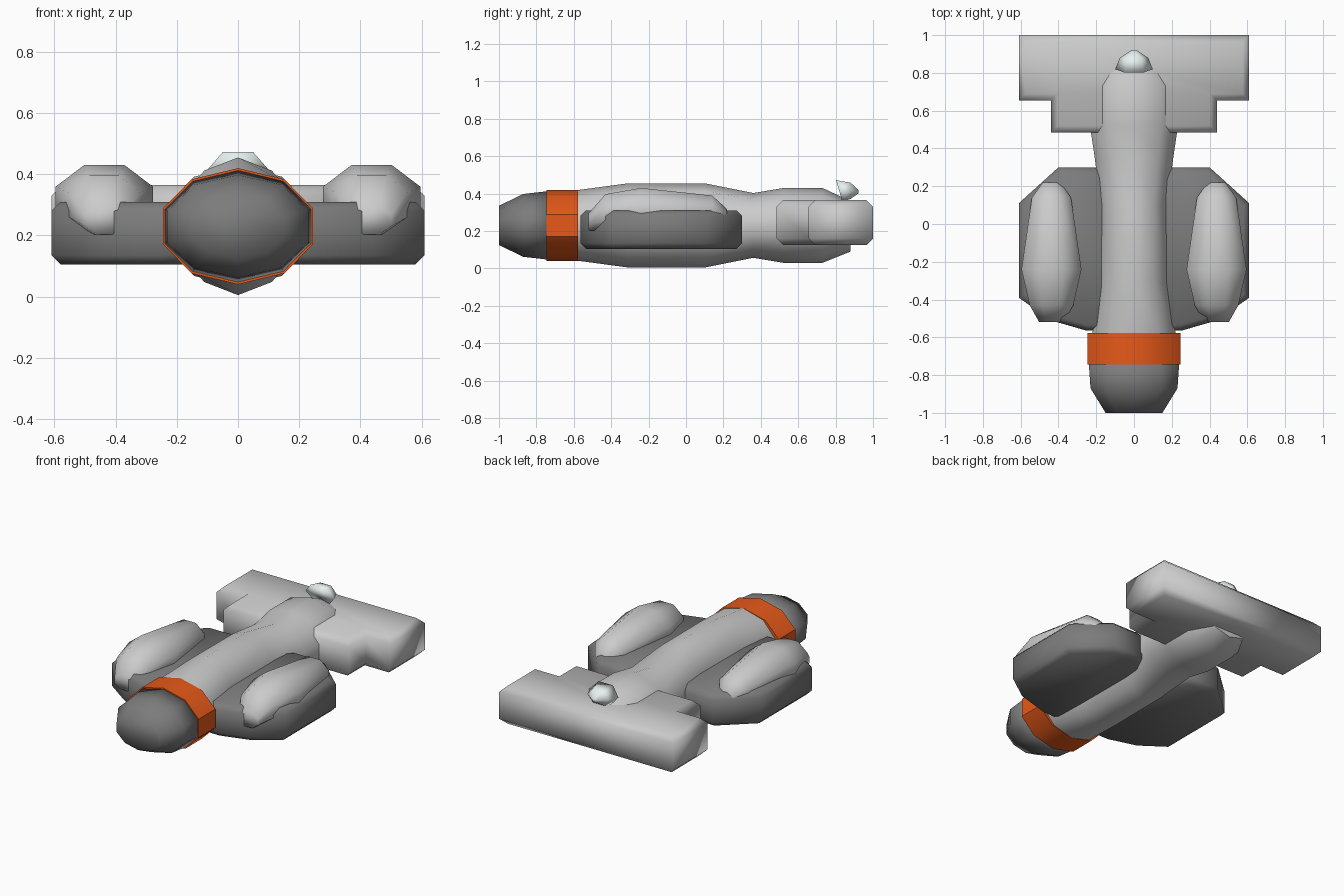
import bpy, bmesh, math

if "Cube" in bpy.data.objects:
    bpy.data.objects.remove(bpy.data.objects["Cube"])


def material(name, rgb):
    m = bpy.data.materials.new(name)
    m.diffuse_color = (*rgb, 1)
    m.use_nodes = True
    m.node_tree.nodes["Principled BSDF"].inputs["Base Color"].default_value = m.diffuse_color
    return m


orange = material("orange", (0.8, 0.1, 0.01))
dark = material("dark_grey", (0.2, 0.2, 0.2))
white = material("pale_white", (0.8, 0.88, 0.87))


def finish(bm, name, mat=None, angle=None):
    bmesh.ops.recalc_face_normals(bm, faces=bm.faces)
    me = bpy.data.meshes.new(name)
    bm.to_mesh(me)
    bm.free()
    ob = bpy.data.objects.new(name, me)
    bpy.context.collection.objects.link(ob)
    if mat:
        me.materials.append(mat)
    bpy.context.view_layer.objects.active = ob
    bpy.ops.object.select_all(action='DESELECT')
    ob.select_set(True)
    if angle:
        bpy.ops.object.shade_smooth_by_angle(angle=math.radians(angle))
    else:
        bpy.ops.object.shade_smooth()
    return ob


def loft(name, rings, sides, phase, cx=0, mat=None, angle=None):
    """Skin elliptical rings (y, centre z, radius x, radius z) along y."""
    bm = bmesh.new()
    loops = []
    for y, cz, rx, rz in rings:
        angles = [math.radians(phase) + math.tau * i / sides for i in range(sides)]
        loops.append([bm.verts.new((cx + rx * math.cos(a), y, cz + rz * math.sin(a)))
                      for a in angles])
    for a, b in zip(loops, loops[1:]):
        for i in range(sides):
            j = (i + 1) % sides
            bm.faces.new((a[i], a[j], b[j], b[i]))
    bm.faces.new(loops[0])
    bm.faces.new(loops[-1])
    return finish(bm, name, mat, angle)


def slab(name, outline, z0, z1, bevel, mat=None):
    """Extrude a top-view outline from z0 to z1 and chamfer its rims."""
    bm = bmesh.new()
    face = bm.faces.new([bm.verts.new((x, y, z0)) for x, y in outline])
    top = bmesh.ops.extrude_face_region(bm, geom=[face])
    for v in top["geom"]:
        if isinstance(v, bmesh.types.BMVert):
            v.co.z = z1
    bmesh.ops.recalc_face_normals(bm, faces=bm.faces)
    rims = [e for e in bm.edges if abs(e.verts[0].co.z - e.verts[1].co.z) < 1e-5]
    bmesh.ops.bevel(bm, geom=rims, offset=bevel, segments=1, affect='EDGES', profile=0.5)
    return finish(bm, name, mat)


# Central body, waisted behind the discs
loft("fuselage", [(-0.60, .23, .23, .185), (-0.57, .23, .23, .19), (-0.31, .23, .188, .225),
                  (0.10, .23, .185, .225), (0.36, .23, .22, .173), (0.52, .23, .245, .2),
                  (0.73, .23, .245, .2), (0.88, .225, .17, .135)], 10, 18, angle=60)

# Dark nose and orange band
loft("nose", [(-1, .23, .158, .105), (-0.87, .23, .242, .168),
              (-0.72, .23, .253, .185)], 10, 18, mat=dark)
loft("orange_band", [(-0.745, .23, .258, .19), (-0.578, .23, .258, .19)],
     10, 18, mat=orange, angle=40)

# Side discs with raised pods on top
for side, s in (("right", 1), ("left", -1)):
    outline = [(.19, .3), (.40, .3), (.61, .11), (.61, -.39), (.44, -.51),
               (.25, -.565), (.15, -.565), (.04, -.4), (.04, .12)]
    slab(side + "_disc", [(s * x, y) for x, y in outline], .105, .31, .03, dark)
    loft(side + "_pod", [(-.52, .25, .07, .05), (-.43, .30, .125, .105), (-.24, .31, .172, .13),
                         (.14, .30, .112, .097), (.22, .28, .05, .04)],
         8, 22.5, cx=s * .437)

# Tail wing with stepped front edge
half = [(.61, 1), (.61, .655), (.44, .655), (.44, .485)]
slab("tail_wing", half + [(-x, y) for x, y in reversed(half)], .125, .365, .035)

# Small light on the tail, facing back
lamp = loft("tail_light", [(.81, .415, .1, .066), (.88, .415, .075, .05),
                           (.922, .41, .012, .01)], 6, 0, mat=white)
for v in lamp.data.vertices:
    if v.co.y < .85:
        v.co.y += (.445 - v.co.z) * .3
